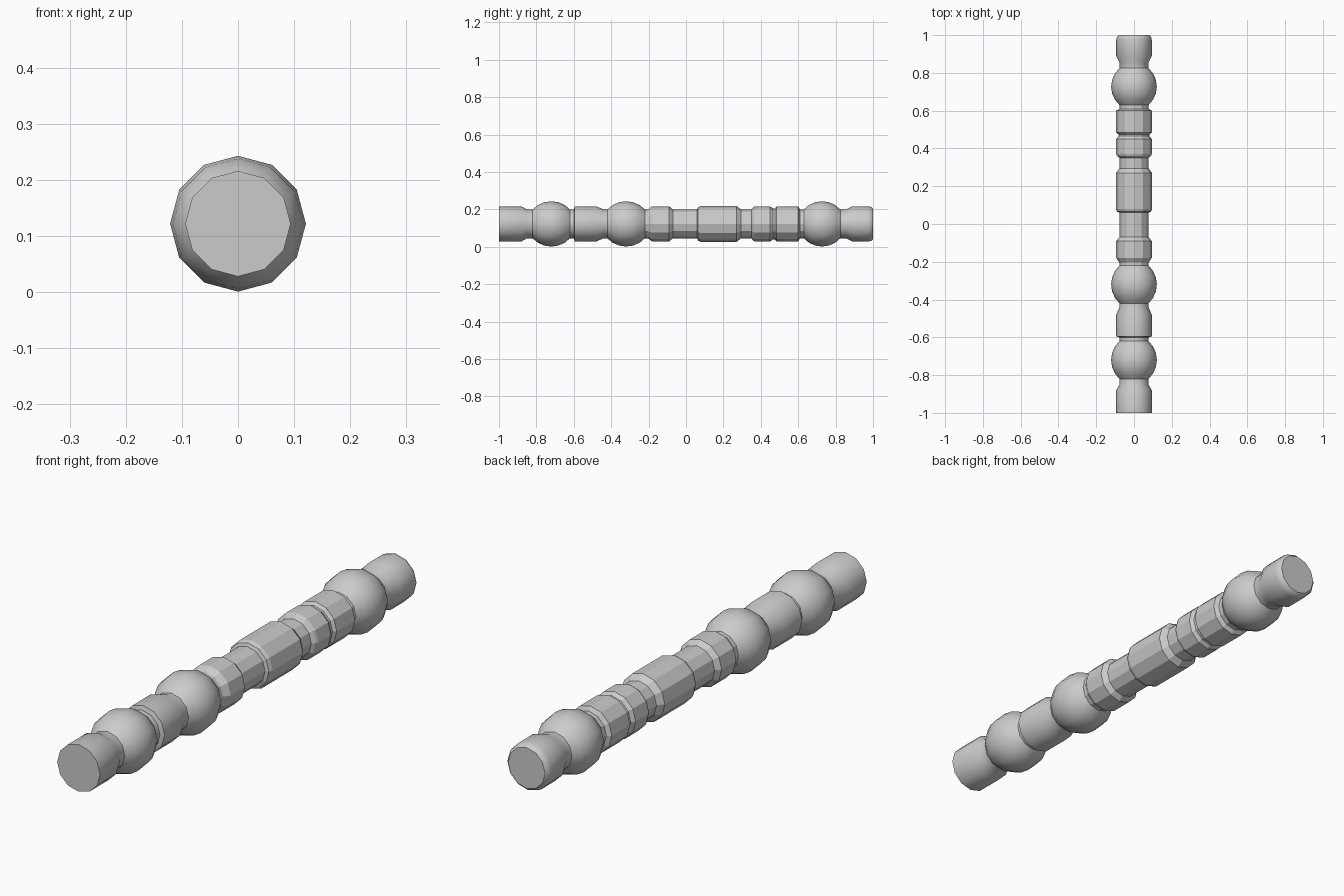
import bpy, bmesh, math

cube = bpy.data.objects.get("Cube")
if cube:
    bpy.data.objects.remove(cube)

SIDES = 12
AXIS_Z = 0.122
NECK, GRIP, BALL = 0.077, 0.094, 0.121

steel = bpy.data.materials.new("grey_metal")
steel.use_nodes = True
grey = (0.6, 0.6, 0.6, 1)
steel.diffuse_color = grey
steel.node_tree.nodes["Principled BSDF"].inputs["Base Color"].default_value = grey


def lathe(name, profile, smooth, cap_front=False, cap_back=False):
    """Spin (y, radius) points around the long axis."""
    bm = bmesh.new()
    rings = []
    for y, r in profile:
        angles = [2 * math.pi * i / SIDES for i in range(SIDES)]
        rings.append([bm.verts.new((r * math.cos(a), y, AXIS_Z + r * math.sin(a))) for a in angles])
    for a, b in zip(rings, rings[1:]):
        for i in range(SIDES):
            j = (i + 1) % SIDES
            bm.faces.new((a[i], b[i], b[j], a[j]))
    if cap_front:
        bm.faces.new(rings[0])
    if cap_back:
        bm.faces.new(rings[-1][::-1])
    bmesh.ops.recalc_face_normals(bm, faces=bm.faces)
    # Open tubes must still face outwards
    side = bm.faces[0]
    c = side.calc_center_median()
    if side.normal.x * c.x + side.normal.z * (c.z - AXIS_Z) < 0:
        bmesh.ops.reverse_faces(bm, faces=bm.faces)
    mesh = bpy.data.meshes.new(name)
    bm.to_mesh(mesh)
    bm.free()
    mesh.materials.append(steel)
    ob = bpy.data.objects.new(name, mesh)
    bpy.context.collection.objects.link(ob)
    bpy.ops.object.select_all(action='DESELECT')
    ob.select_set(True)
    bpy.context.view_layer.objects.active = ob
    if smooth:
        bpy.ops.object.shade_smooth_by_angle(angle=math.radians(40))
    return ob


def ball(name, start, end):
    """Round bead cut off where it meets the neck on each side."""
    mid, half = (start + end) / 2, (end - start) / 2
    lim = math.acos(NECK / BALL)
    pts = []
    for i in range(7):
        t = lim * (i / 3 - 1)
        pts.append((mid + half * math.sin(t) / math.sin(lim), BALL * math.cos(t)))
    lathe(name, pts, True)


# Front end and grips with a flared neck
lathe("front_end", [(-1, GRIP), (-0.88, GRIP), (-0.85, NECK), (-0.81, NECK)], True, cap_front=True)
lathe("front_grip", [(-0.62, NECK), (-0.6, NECK), (-0.595, GRIP), (-0.48, GRIP),
                     (-0.44, NECK), (-0.41, NECK)], True)

# Round beads
ball("front_ball", -0.82, -0.62)
ball("middle_ball", -0.42, -0.22)
ball("back_ball", 0.63, 0.825)

# Faceted middle rings joined by thin necks
lathe("middle_collar", [(-0.22, NECK), (-0.205, NECK), (-0.18, GRIP), (-0.09, GRIP),
                        (-0.07, NECK), (0.06, NECK)], False)
lathe("centre_grip", [(0.06, NECK), (0.065, 0.09), (0.08, 0.096), (0.27, 0.096),
                      (0.295, NECK), (0.35, NECK)], False)
lathe("narrow_ring", [(0.35, NECK), (0.36, 0.09), (0.37, GRIP), (0.45, GRIP),
                      (0.465, 0.083), (0.475, 0.083)], False)
lathe("back_ring", [(0.475, 0.083), (0.485, GRIP), (0.6, GRIP),
                    (0.61, NECK), (0.635, NECK)], False)

# Rounded back end
lathe("back_end", [(0.82, NECK), (0.855, NECK), (0.89, GRIP), (0.975, GRIP),
                   (0.99, 0.091), (1, 0.081)], True, cap_back=True)
